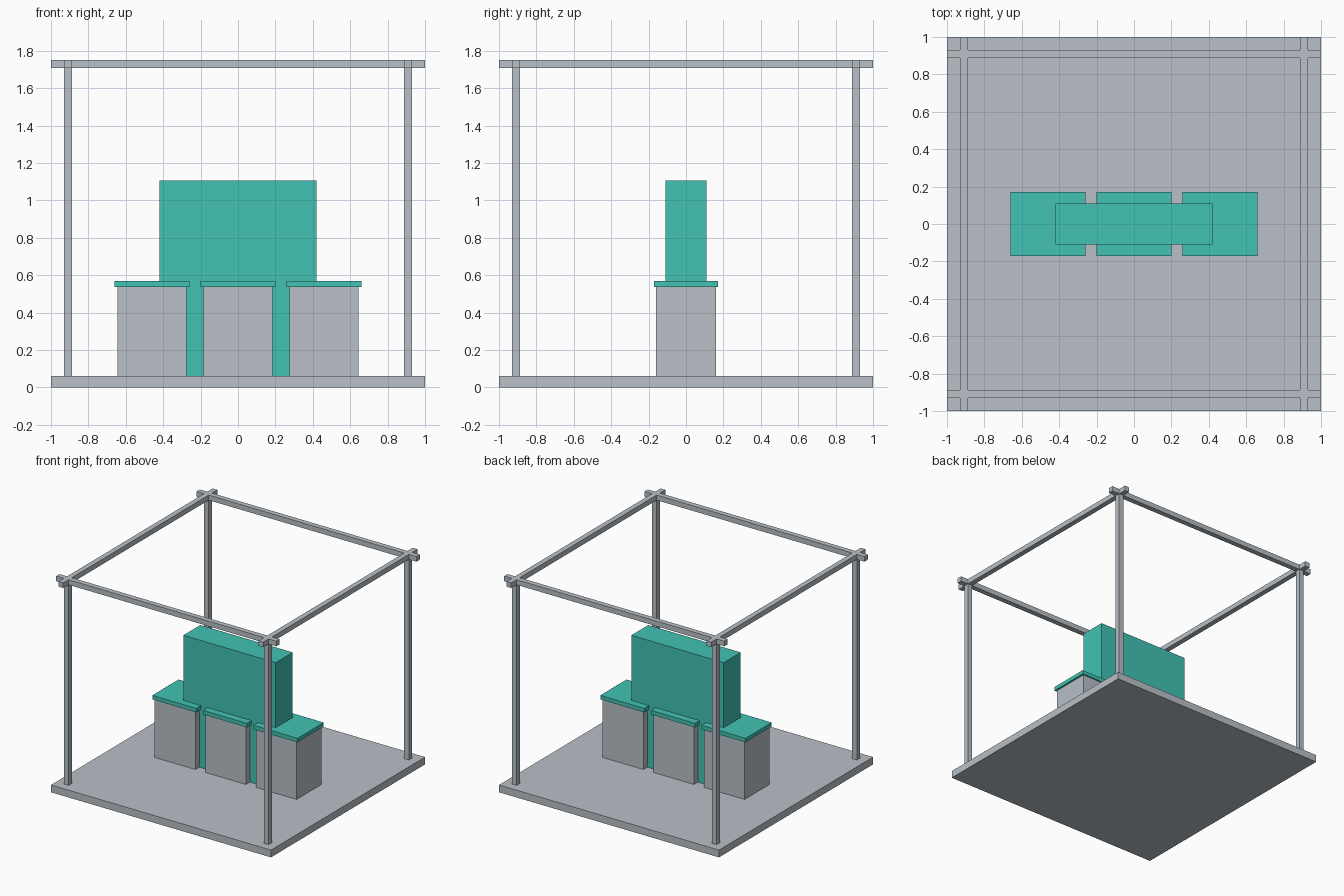
import bpy

default = bpy.data.objects.get("Cube")
if default:
    bpy.data.objects.remove(default, do_unlink=True)


def material(name, rgb):
    mat = bpy.data.materials.new(name)
    mat.use_nodes = True
    colour = (*rgb, 1.0)
    mat.diffuse_color = colour
    mat.node_tree.nodes["Principled BSDF"].inputs["Base Color"].default_value = colour
    return mat


grey = material("light grey", (0.48, 0.53, 0.565))
teal = material("teal", (0.054, 0.54, 0.456))


def box(name, centre, size, bottom, top, mat):
    """Box with an (x, y) centre and size, between two heights."""
    x, y = centre
    bpy.ops.mesh.primitive_cube_add(size=1, location=(x, y, (bottom + top) / 2))
    obj = bpy.context.object
    obj.name = name
    obj.scale = (*size, top - bottom)
    bpy.ops.object.transform_apply(location=False, rotation=False, scale=True)
    obj.data.materials.append(mat)
    return obj


FLOOR = 0.06
COUNTER = 0.537
BEAM_BOTTOM, BEAM_TOP = 1.708, 1.75
EDGE, BAR = 0.91, 0.043

# Floor slab
box("floor", (0, 0), (2, 2), 0, FLOOR, grey)

# Canopy frame: corner posts and crossing roof beams
for side, sx in (("left", 1), ("right", -1)):
    for end, sy in (("front", -1), ("back", 1)):
        box(f"{end}_{side}_post", (sx * EDGE, sy * EDGE), (BAR, BAR),
            FLOOR, BEAM_BOTTOM, grey)
    box(f"{side}_beam", (sx * EDGE, 0), (BAR, 2), BEAM_BOTTOM, BEAM_TOP, grey)
for end, sy in (("front", -1), ("back", 1)):
    box(f"{end}_beam", (0, sy * EDGE), (2, BAR), BEAM_BOTTOM, BEAM_TOP, grey)

# Three counters with overhanging tops
for place, x in (("right", -0.46), ("middle", 0), ("left", 0.46)):
    box(f"{place}_counter", (x, 0), (0.37, 0.32), FLOOR, COUNTER, grey)
    box(f"{place}_counter_top", (x, 0), (0.40, 0.34), COUNTER, 0.57, teal)

# Tall central display block running through the counters
box("display_block", (0, 0), (0.84, 0.22), FLOOR, 1.105, teal)
